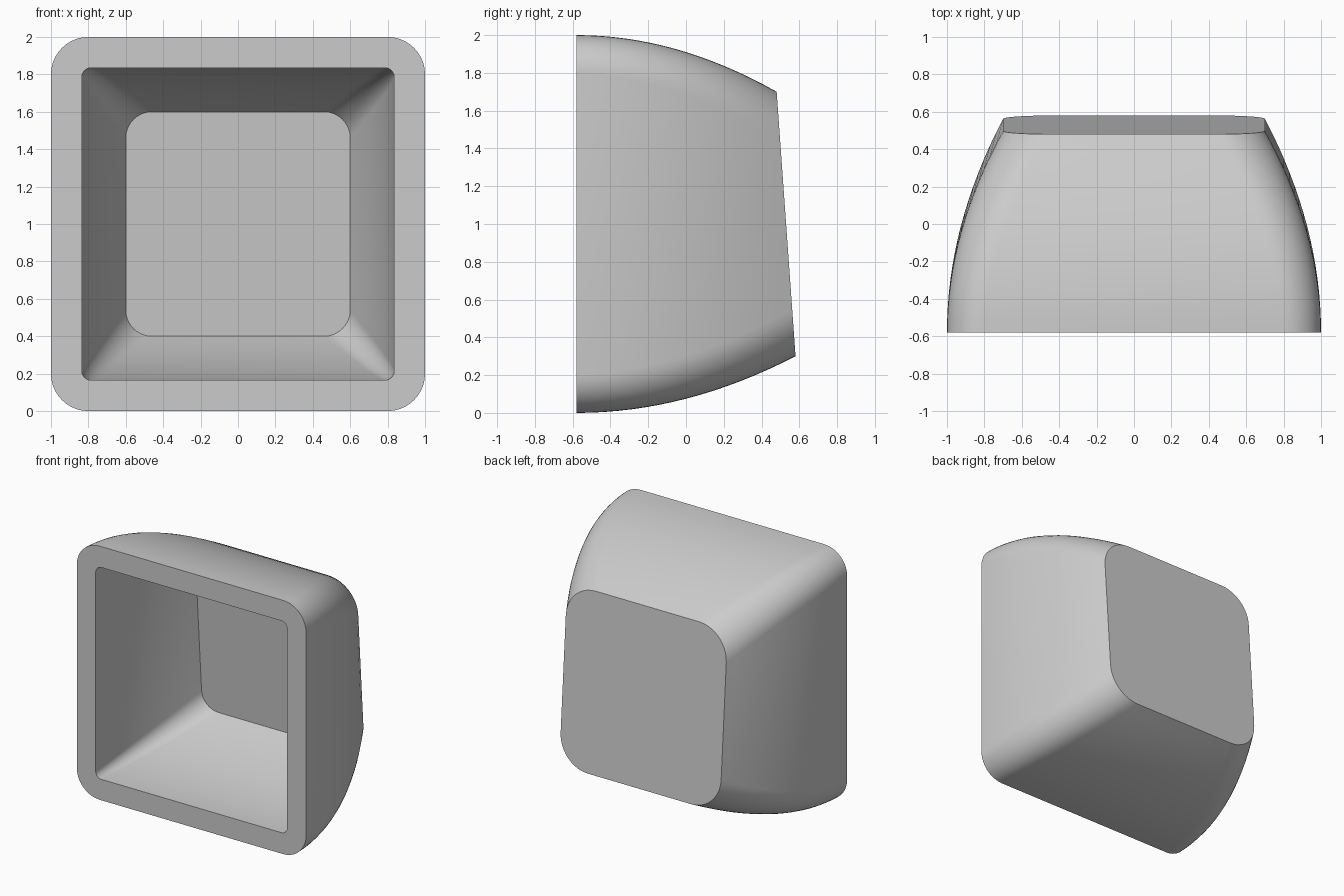
import bpy
import bmesh
from math import cos, sin, pi, radians

cube = bpy.data.objects.get("Cube")
if cube:
    bpy.data.objects.remove(cube, do_unlink=True)

RIM_Y = -0.58      # open side
STEPS = 16         # rings along the curved walls
CORNER = 10        # segments per rounded corner


def rounded_square(half, radius):
    """Outline points (x, z) around the origin, counter-clockwise."""
    points = []
    for quarter in range(4):
        for i in range(CORNER + 1):
            angle = (quarter + i / CORNER) * pi / 2
            sx = 1 if quarter in (0, 3) else -1
            sz = 1 if quarter in (0, 1) else -1
            points.append((sx * (half - radius) + radius * cos(angle),
                           sz * (half - radius) + radius * sin(angle)))
    return points


def bridge(bm, a, b):
    n = len(a)
    for i in range(n):
        j = (i + 1) % n
        bm.faces.new((a[i], a[j], b[j], b[i]))


def shell(bm, half, end_half, radius, end_radius, end_y):
    """Bulging wall from the rim to a tilted flat end; returns the rim ring."""
    end = rounded_square(end_half, end_radius)
    rings = []
    for k in range(STEPS + 1):
        s = k / STEPS
        outline = rounded_square(half + (end_half - half) * s * s,
                                 radius + (end_radius - radius) * s)
        ring = []
        for (x, z), (_, ez) in zip(outline, end):
            depth = end_y - 0.0714 * ez - RIM_Y
            ring.append(bm.verts.new((x, RIM_Y + s * depth, z + 1)))
        rings.append(ring)
    for a, b in zip(rings, rings[1:]):
        bridge(bm, a, b)
    bm.faces.new(rings[-1])
    return rings[0]


# Hollow cap: outer skin, inner skin and the flat rim between them
bm = bmesh.new()
outer = shell(bm, 1.0, 0.7, 0.2, 0.25, 0.53)
inner = shell(bm, 0.835, 0.6, 0.05, 0.14, 0.37)
bridge(bm, outer, inner)
bmesh.ops.recalc_face_normals(bm, faces=bm.faces)

mesh = bpy.data.meshes.new("hollow_cap")
bm.to_mesh(mesh)
bm.free()
cap = bpy.data.objects.new("hollow_cap", mesh)
bpy.context.collection.objects.link(cap)

# Plain grey plastic
grey = bpy.data.materials.new("light_grey")
grey.use_nodes = True
colour = (0.6, 0.6, 0.6, 1)
grey.diffuse_color = colour
grey.node_tree.nodes["Principled BSDF"].inputs["Base Color"].default_value = colour
mesh.materials.append(grey)

bpy.ops.object.select_all(action="DESELECT")
cap.select_set(True)
bpy.context.view_layer.objects.active = cap
bpy.ops.object.shade_smooth_by_angle(angle=radians(30))
